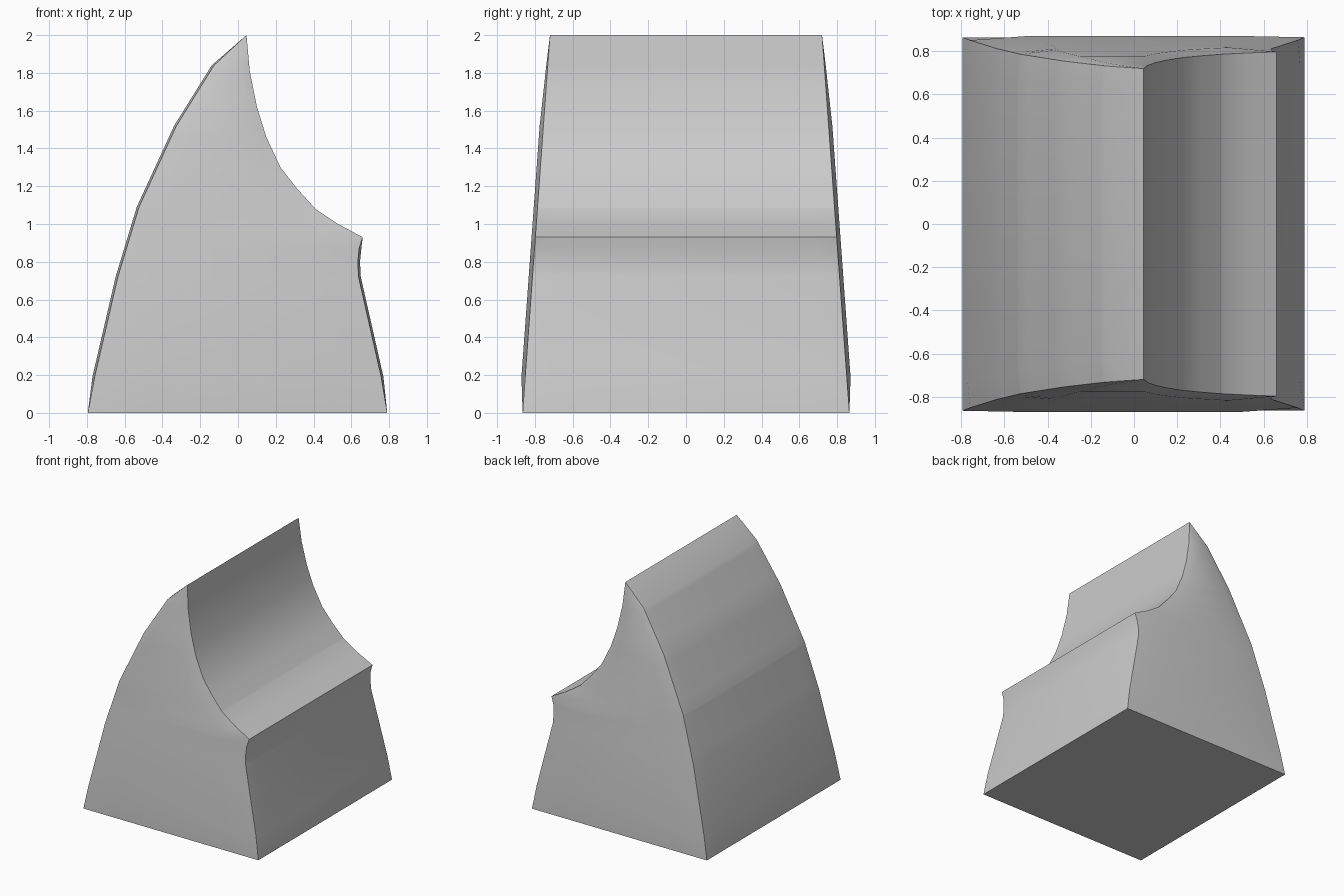
import bpy, bmesh

if "Cube" in bpy.data.objects:
    bpy.data.objects.remove(bpy.data.objects["Cube"])

# Corner profiles as (z, x): curved back slope, and stepped side with a scooped notch
LEFT = [(0, -.795), (.19, -.759), (.72, -.636), (1.09, -.524), (1.52, -.326),
        (1.84, -.127), (2, .045)]
RIGHT = [(0, .79), (.19, .758), (.72, .638), (.8, .634), (.87, .641), (.93, .66),
         (1.0, .53), (1.08, .41), (1.19, .31), (1.30, .225), (1.46, .15),
         (1.62, .10), (1.81, .062), (2, .045)]


def sample(profile, z):
    for (z0, x0), (z1, x1) in zip(profile, profile[1:]):
        if z <= z1:
            return x0 + (x1 - x0) * (z - z0) / (z1 - z0)
    return profile[-1][1]


def ring(z):
    """Rounded-rectangle section with slightly bulged faces and crisp corners."""
    xl, xr = sample(LEFT, z), sample(RIGHT, z)
    w, y = xr - xl, .865 - .0725 * z
    inside = 0 < z < 2
    by = .02 * min(1, w / .45) if inside else 0
    bl = .012 if inside else 0
    br = .012 if 0 < z < .9 else 0
    a, b = xl + .18 * w, xr - .18 * w
    c = y * .86
    return [(xl, -y), (a, -y - by), (b, -y - by), (xr, -y),
            (xr + br, -c), (xr + br, c), (xr, y),
            (b, y + by), (a, y + by), (xl, y), (xl - bl, c), (xl - bl, -c)]


# Loft the sections from base to ridge
bm = bmesh.new()
levels = sorted({z for z, _ in LEFT + RIGHT})
rows = [[bm.verts.new((x, y, z)) for x, y in ring(z)] for z in levels]
for lo, hi in zip(rows, rows[1:]):
    for i in range(12):
        j = (i + 1) % 12
        bm.faces.new((lo[i], lo[j], hi[j], hi[i]))
bm.faces.new(rows[0][::-1])
bmesh.ops.remove_doubles(bm, verts=bm.verts, dist=1e-4)
bmesh.ops.recalc_face_normals(bm, faces=bm.faces)

mesh = bpy.data.meshes.new("scooped_block")
bm.to_mesh(mesh)
bm.free()
block = bpy.data.objects.new("scooped_block", mesh)
bpy.context.collection.objects.link(block)
bpy.context.view_layer.objects.active = block
block.select_set(True)
bpy.ops.object.shade_smooth_by_angle(angle=.6)
